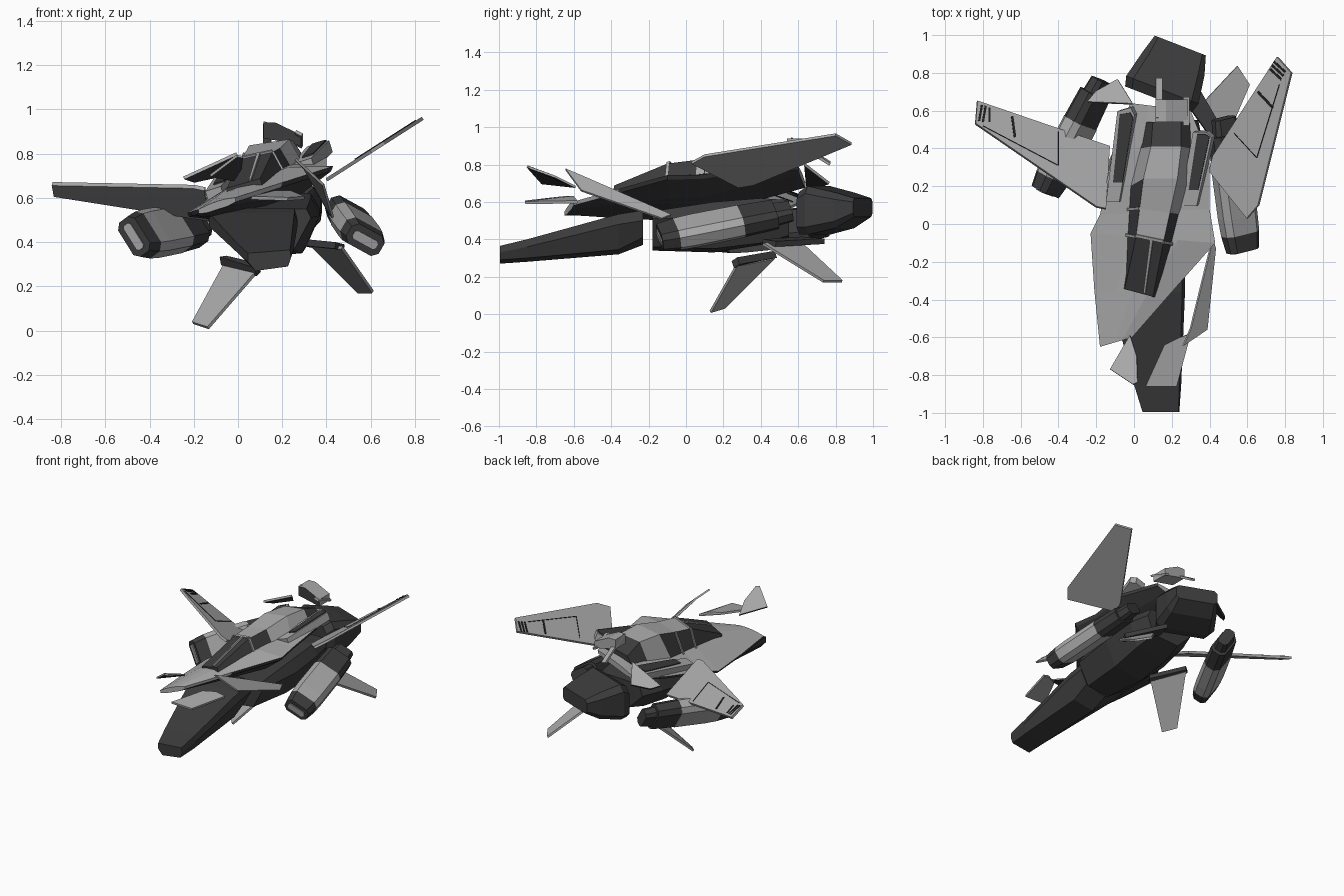
import bpy, bmesh, math
from mathutils import Vector

cube = bpy.data.objects.get("Cube")
if cube:
    bpy.data.objects.remove(cube, do_unlink=True)


def material(name, v):
    m = bpy.data.materials.new(name)
    m.use_nodes = True
    m.diffuse_color = (v, v, v, 1)
    m.node_tree.nodes["Principled BSDF"].inputs["Base Color"].default_value = (v, v, v, 1)
    return m


MATS = [material("light grey", 0.40), material("dark grey", 0.045),
        material("black marking", 0.015)]
LIGHT, DARK, BLACK = range(3)


def dark_below(f):
    return DARK if f.normal.z < -.2 else LIGHT


def finish(name, bm, rule):
    bmesh.ops.recalc_face_normals(bm, faces=bm.faces)
    bm.normal_update()
    for f in bm.faces:
        f.material_index = rule(f) if callable(rule) else rule
    me = bpy.data.meshes.new(name)
    bm.to_mesh(me)
    bm.free()
    for m in MATS:
        me.materials.append(m)
    ob = bpy.data.objects.new(name, me)
    bpy.context.collection.objects.link(ob)
    return ob


def loft(name, rings, rule):
    """Skin closed rings of equal point count and cap both ends."""
    bm = bmesh.new()
    rows = [[bm.verts.new(p) for p in r] for r in rings]
    n = len(rows[0])
    for a, b in zip(rows, rows[1:]):
        for i in range(n):
            j = (i + 1) % n
            bm.faces.new((a[i], a[j], b[j], b[i]))
    bm.faces.new(rows[0])
    bm.faces.new(rows[-1])
    return finish(name, bm, rule)


def plate(name, pts, thick, rule=LIGHT):
    """Thin slab centred on a polygon."""
    pts = [Vector(p) for p in pts]
    nrm = Vector()
    for a, b in zip(pts, pts[1:] + pts[:1]):
        nrm += a.cross(b)
    off = nrm.normalized() * thick / 2
    return loft(name, [[p - off for p in pts], [p + off for p in pts]], rule)


def chamfer(w, h, c):
    """Eight-point rectangle with cut corners."""
    w, h = w / 2, h / 2
    return [(-w, -h + c), (-w + c, -h), (w - c, -h), (w, -h + c),
            (w, h - c), (w - c, h), (-w + c, h), (-w, h - c)]


def on(zf, pts, h=0.0):
    return [(x, y, zf(x, y) + h) for x, y in pts]


# Nose section
loft("nose", [[(x, y, z) for x, z in sec] for y, sec in (
    (-.995, ((.045, .35), (.235, .365), (.24, .33), (.225, .29), (.08, .27), (.045, .31))),
    (-.85, ((.0, .39), (.24, .40), (.25, .36), (.23, .30), (.075, .28), (.0, .35))),
    (-.36, ((-.13, .53), (.255, .535), (.27, .48), (.22, .345), (.06, .32), (-.13, .47))),
    (-.23, ((-.14, .555), (.255, .555), (.27, .5), (.22, .41), (.06, .37), (-.13, .49))))], DARK)

# Lower core hull
loft("core_hull", [[(x, y, z) for x, z in sec] for y, sec in (
    (-.18, ((-.1, .55), (.31, .55), (.33, .51), (.25, .36), (.08, .34), (-.13, .49))),
    (.15, ((-.12, .58), (.33, .60), (.37, .52), (.29, .35), (.06, .33), (-.13, .50))),
    (.40, ((-.05, .61), (.33, .62), (.37, .55), (.31, .38), (.06, .37), (-.09, .52))),
    (.55, ((0, .60), (.31, .61), (.34, .55), (.29, .42), (.08, .41), (-.03, .52))))], DARK)


# Upper hull, rolled with its left side high and its tail lifted
def deck(x, y):
    return .535 + .32 * (x + .22) + .15 * max(0, y)


rings = []
for R, L, h in (((-.18, -.65), (-.01, -.60), .008), ((-.21, -.35), (.20, -.36), .035),
                ((-.23, -.05), (.43, -.10), .06), ((-.18, .05), (.40, .08), .06),
                ((-.11, .40), (.40, .35), .035), ((-.02, .64), (.30, .60), .01)):
    R, L = Vector(R), Vector(L)
    prof = ((0, 0), (.3, h), (.5, h * 1.2), (.7, h), (1, 0), (.985, -.02),
            (.78, -.02 - h), (.22, -.02 - h), (.015, -.02))
    ring = []
    for t, dz in prof:
        p = R.lerp(L, t)
        ring.append((p.x, p.y, deck(p.x, p.y) + dz))
    rings.append(ring)
loft("upper_hull", rings, dark_below)


# Canopy: glazed front and flanks, light roof, dark rear end
def canopy_rule(f):
    c = f.calc_center_median()
    if c.y < -.08 or c.y > .42:
        return DARK
    if c.x < .05:
        return DARK if c.y < .2 else LIGHT
    return DARK if c.x > .15 and c.y < .06 else LIGHT


loft("canopy", [[(x, y, deck(x, y) + h) for x, y, h in sec] for sec in (
    ((-.06, -.34, .0), (-.05, -.345, .055), (.10, -.385, .05), (.115, -.39, .0)),
    ((-.045, -.06, .03), (.01, -.07, .165), (.155, -.10, .15), (.21, -.11, .03)),
    ((-.033, .08, .03), (.03, .08, .172), (.19, .06, .15), (.25, .05, .03)),
    ((-.02, .2, .03), (.05, .24, .18), (.23, .24, .15), (.29, .2, .03)),
    ((.03, .40, .02), (.09, .41, .14), (.25, .41, .11), (.30, .40, .02)),
    ((.05, .54, .0), (.1, .54, .06), (.25, .54, .05), (.30, .54, .0)))], canopy_rule)
# Canopy frame bars
for i, pts in enumerate((
        ((.01, -.07, .17), (.155, -.10, .155), (.155, -.085, .16), (.01, -.055, .175)),
        ((.05, -.365, .058), (.06, -.368, .057), (.10, -.088, .163), (.085, -.085, .163)),
        ((-.035, .07, .04), (.028, .075, .177), (.028, .09, .177), (-.035, .085, .04)),
        ((-.047, -.065, .04), (.008, -.075, .17), (.008, -.06, .17), (-.047, -.05, .04)),
        ((.157, -.105, .155), (.213, -.115, .035), (.213, -.10, .035), (.157, -.09, .155)))):
    plate(f"canopy_bar_{i + 1}", [(x, y, deck(x, y) + h) for x, y, h in pts], .009)

# Deck fairings either side of the canopy, with dark inset tops
for side, outer, inner in (
        ("left", ((.25, .1), (.34, .1), (.42, .46), (.39, .49), (.32, .49)),
         ((.29, .18), (.34, .18), (.40, .46), (.38, .475), (.335, .475))),
        ("right", ((-.14, .12), (-.07, .12), (.01, .58), (-.01, .62), (-.08, .6)),
         ((-.11, .22), (-.06, .22), (-.005, .56), (-.02, .59), (-.075, .58)))):
    plate(side + "_fairing", on(deck, outer, .025), .055)
    plate(side + "_fairing_inset", on(deck, inner, .057), .008, DARK)

# Detached front panels
plate("left_hull_panel", [(.26, -.645, .775), (.385, -.56, .66), (.43, -.13, .51),
                          (.415, -.08, .53), (.30, -.55, .735)], .012)
plate("left_nose_panel", [(.06, -.86, .60), (.225, -.86, .595), (.30, -.58, .60),
                          (.24, -.60, .625), (.16, -.64, .625)], .015)
plate("right_nose_panel", [(-.125, -.77, .70), (-.02, -.59, .68), (.015, -.70, .735),
                           (.02, -.84, .785), (-.005, -.85, .79)], .012, dark_below)


# Wings with painted stripes and flap lines
def right_wing_z(x, y):
    return .64 - .4 * (y - .08) - .295 * (x + .15)


def left_wing_z(x, y):
    return .675 + .64 * (x - .39)


def line(name, zf, a, b, w):
    a, b = Vector(a), Vector(b)
    s = (b - a).normalized().orthogonal() * w / 2
    plate(name, on(zf, [a + s, b + s, b - s, a - s], .011), .005, BLACK)


plate("right_wing", on(right_wing_z, [(-.83, .65), (-.13, .41), (-.15, .08), (-.20, .09),
                                      (-.84, .53)]), .018)
plate("left_wing", on(left_wing_z, [(.76, .885), (.835, .80), (.66, .10), (.60, .03),
                                    (.40, .28), (.42, .36)]), .016)
for i, (a, b, w) in enumerate((
        ((-.805, .63), (-.82, .545), .011), ((-.785, .625), (-.80, .54), .011),
        ((-.765, .615), (-.765, .54), .011), ((-.645, .57), (-.63, .46), .012),
        ((-.40, .49), (-.40, .31), .003), ((-.40, .31), (-.80, .52), .003))):
    line(f"right_wing_mark_{i + 1}", right_wing_z, a, b, w)
for i, (a, b, w) in enumerate((
        ((.72, .82), (.78, .765), .011), ((.73, .84), (.79, .785), .011),
        ((.74, .86), (.80, .805), .011), ((.655, .70), (.735, .615), .012),
        ((.53, .48), (.65, .35), .003), ((.65, .35), (.77, .74), .003))):
    line(f"left_wing_mark_{i + 1}", left_wing_z, a, b, w)

# Lower fins and their root bars
plate("right_lower_fin", [(-.205, .205, .035), (-.135, .13, .012), (.08, .27, .26),
                          (-.06, .47, .30)], .015)
plate("right_fin_root", [(-.08, .46, .315), (-.05, .48, .32), (.10, .28, .285),
                         (.08, .25, .265)], .04, DARK)
plate("left_lower_fin", [(.335, .61, .385), (.545, .835, .175), (.61, .735, .175),
                         (.47, .41, .375)], .015)
plate("left_fin_root", [(.29, .62, .40), (.33, .74, .39), (.48, .48, .375),
                        (.44, .41, .385)], .03, DARK)


# Engine pods
def engine(name, front, back, roll, w, h):
    front, back = Vector(front), Vector(back)
    axis = (back - front).normalized()
    s = Vector((math.cos(roll), 0, math.sin(roll)))
    s = (s - axis * s.dot(axis)).normalized()
    n = axis.cross(s)

    def ring(t, k, c=.03):
        o = front.lerp(back, t)
        return [o + s * a + n * b for a, b in chamfer(w * k, h * k, c * k)]

    for part, ts, mat in (("lip", ((0, .86), (.13, 1)), DARK),
                          ("body", ((.13, 1), (.26, 1.04), (.62, 1.02)), LIGHT),
                          ("rear", ((.62, 1), (.88, .93)), DARK),
                          ("nozzle", ((.88, .72), (1, .64)), DARK)):
        loft(f"{name}_{part}", [ring(t, k) for t, k in ts], mat)
    o = front - axis * .003
    slot = [o + s * a + n * b for a, b in chamfer(w * .62, h * .36, .01)]
    plate(name + "_intake_slot", slot, .008, LIGHT)


engine("left_engine", (.575, -.14, .41), (.475, .56, .55), math.radians(-30), .20, .12)
engine("right_engine", (-.47, .17, .425), (-.17, .76, .48), math.radians(-53), .215, .12)

# Tail thruster
across = Vector((.93, -.36, 0)).normalized()
loft("tail_thruster", [[Vector(c) + across * a + Vector((0, 0, b)) for a, b in chamfer(w, h, k)]
                       for c, w, h, k in (((.13, .66, .54), .38, .23, .04),
                                          ((.15, .71, .555), .41, .26, .04),
                                          ((.21, .85, .555), .35, .19, .035),
                                          ((.245, .945, .57), .29, .10, .02))], DARK)

# Tail fin and top tail block with trailing prongs
plate("right_tail_fin", [(-.245, .645, .69), (-.20, .70, .675), (-.085, .765, .70),
                         (-.005, .635, .80)], .015, dark_below)
loft("tail_block", [[(x, y, z) for x, z in ((.115, .87), (.115, .94), (.17, .94), (.285, .885),
                                            (.285, .835), (.17, .86))] for y in (.54, .66)],
     lambda f: DARK if f.normal.y < -.5 else LIGHT)
plate("right_prong", [(.115, .56, .94), (.15, .56, .93), (.15, .77, .80), (.115, .77, .81)], .015)
plate("left_prong", [(.26, .52, .90), (.29, .52, .885), (.29, .67, .83), (.26, .67, .845)], .015)
